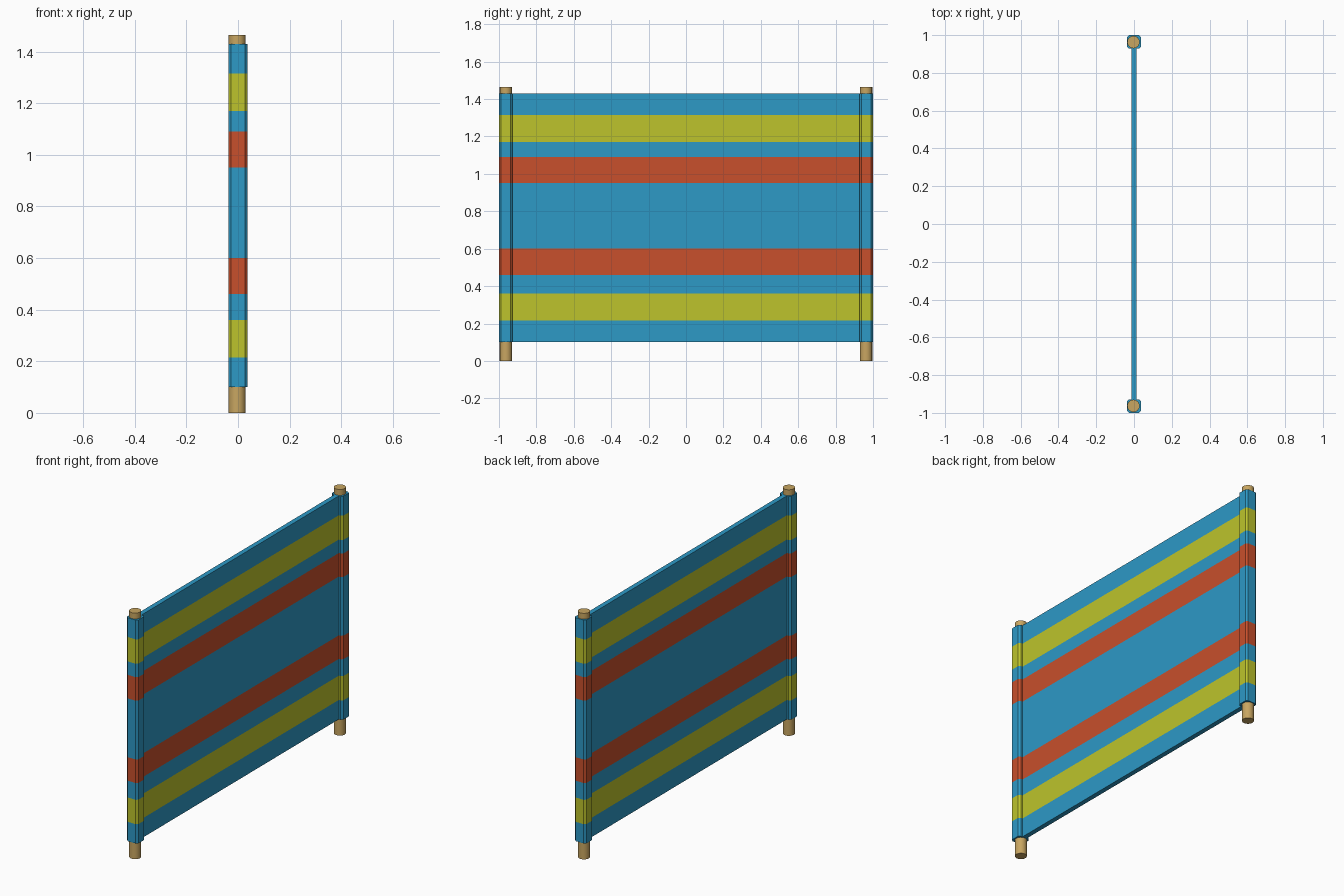
import bpy, bmesh

if "Cube" in bpy.data.objects:
    bpy.data.objects.remove(bpy.data.objects["Cube"])


def material(name, rgb):
    m = bpy.data.materials.new(name)
    m.diffuse_color = (*rgb, 1)
    m.use_nodes = True
    m.node_tree.nodes["Principled BSDF"].inputs["Base Color"].default_value = m.diffuse_color
    return m


blue = material("blue cloth", (0.026, 0.319, 0.565))
yellow = material("yellow cloth", (0.509, 0.552, 0.025))
red = material("red cloth", (0.578, 0.080, 0.025))
wood = material("pale wood", (0.58, 0.38, 0.12))

# Fabric: one outline (thin panel with a chamfered sleeve at each end)
quarter = [(0.0145, 0.928), (0.0265, 0.928), (0.0375, 0.939),
           (0.0375, 0.989), (0.0265, 1.0)]
half = quarter + [(-x, y) for x, y in reversed(quarter)]
outline = half + [(-x, -y) for x, y in half]

# Stripe boundaries and the colour index of each band
levels = [0.10, 0.215, 0.36, 0.46, 0.60, 0.95, 1.09, 1.17, 1.315, 1.43]
bands = [0, 1, 0, 2, 0, 2, 0, 1, 0]

bm = bmesh.new()
rings = [[bm.verts.new((x, y, z)) for x, y in outline] for z in levels]
n = len(outline)
for lower, upper, colour in zip(rings, rings[1:], bands):
    for i in range(n):
        j = (i + 1) % n
        f = bm.faces.new((lower[i], lower[j], upper[j], upper[i]))
        f.material_index = colour

# Flat ends: two sleeves and the panel edge between them
h = n // 2
for ring in (rings[0], rings[-1]):
    bm.faces.new(ring[:h])
    bm.faces.new(ring[h:])
    bm.faces.new((ring[0], ring[h - 1], ring[h], ring[n - 1]))
bmesh.ops.recalc_face_normals(bm, faces=bm.faces)
mesh = bpy.data.meshes.new("striped_fabric")
bm.to_mesh(mesh)
bm.free()
for m in (blue, yellow, red):
    mesh.materials.append(m)
bpy.context.collection.objects.link(bpy.data.objects.new("striped_fabric", mesh))

# Wooden poles
for name, side in (("front_pole", -1), ("back_pole", 1)):
    bpy.ops.mesh.primitive_cylinder_add(vertices=16, radius=0.033, depth=1.465,
                                        location=(-0.003, side * 0.963, 0.7325))
    pole = bpy.context.object
    pole.name = name
    pole.data.materials.append(wood)
    bpy.ops.object.shade_smooth_by_angle()
